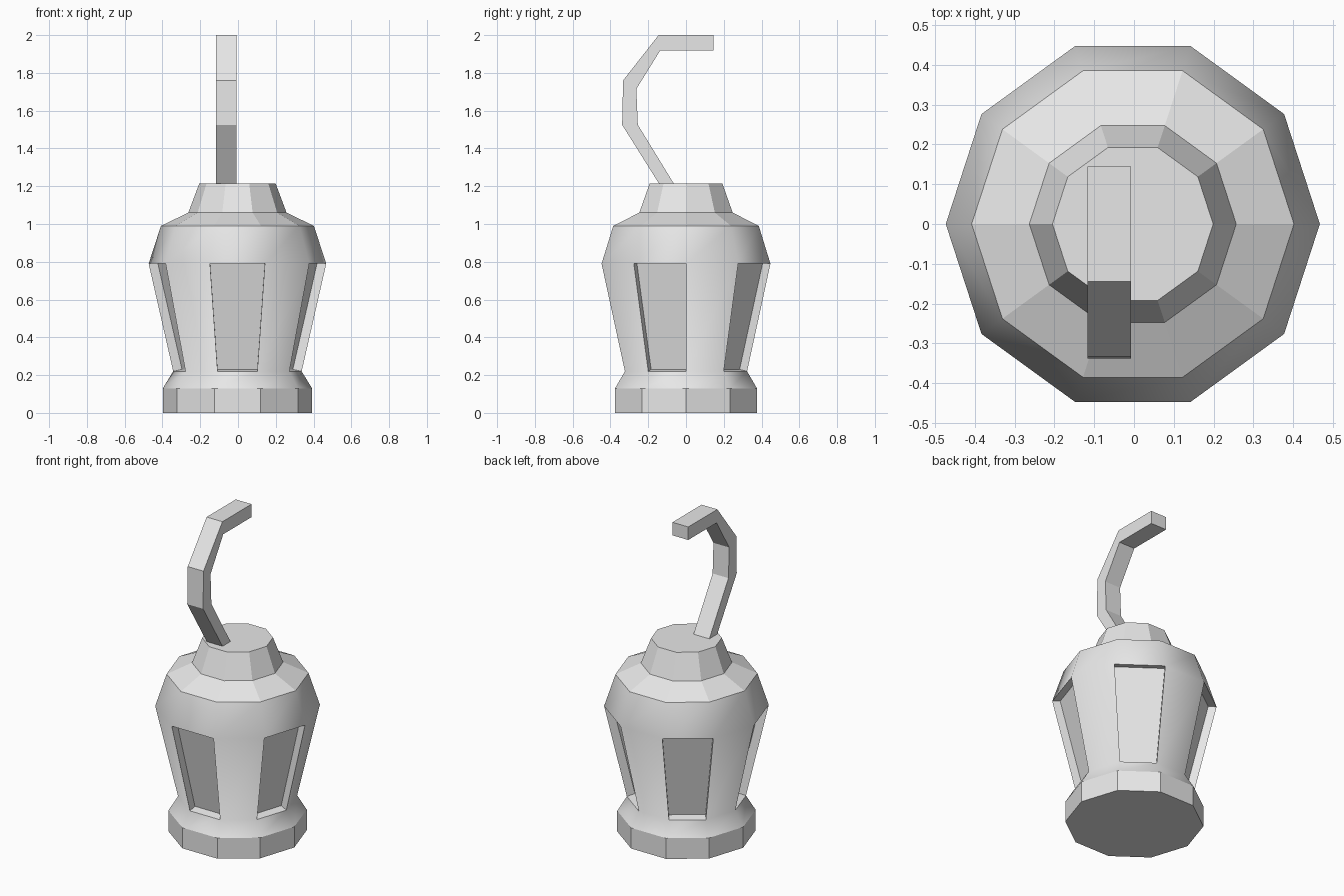
import bpy, bmesh
from math import cos, sin, tau

cube = bpy.data.objects.get("Cube")
if cube:
    bpy.data.objects.remove(cube, do_unlink=True)

SIDES = 10
CENTRE_X = -0.003

grey = bpy.data.materials.new("plain_grey")
grey.use_nodes = True
grey.diffuse_color = (0.8, 0.8, 0.8, 1)
grey.node_tree.nodes["Principled BSDF"].inputs["Base Color"].default_value = (0.8, 0.8, 0.8, 1)


def finish(name, bm):
    bmesh.ops.recalc_face_normals(bm, faces=bm.faces)
    mesh = bpy.data.meshes.new(name)
    bm.to_mesh(mesh)
    bm.free()
    mesh.materials.append(grey)
    obj = bpy.data.objects.new(name, mesh)
    bpy.context.collection.objects.link(obj)
    return obj


# Lantern body: ten-sided turned profile (radius, height)
profile = [(0.395, 0), (0.395, 0.13), (0.34, 0.22), (0.47, 0.79),
           (0.405, 0.99), (0.26, 1.06), (0.202, 1.215)]
SMOOTH_BANDS = (1, 2, 3)
WINDOW_BAND = 2

bm = bmesh.new()
rings = [[bm.verts.new((CENTRE_X + r * cos(tau * i / SIDES), r * sin(tau * i / SIDES), z))
          for i in range(SIDES)] for r, z in profile]
windows = []
for band, (low, high) in enumerate(zip(rings, rings[1:])):
    for i in range(SIDES):
        j = (i + 1) % SIDES
        face = bm.faces.new((low[i], low[j], high[j], high[i]))
        face.smooth = band in SMOOTH_BANDS
        # every second side holds a window
        if band == WINDOW_BAND and i % 2 == 1:
            windows.append(face)
bm.faces.new(rings[0][::-1])
bm.faces.new(rings[-1])
bm.normal_update()

# Recessed windows with straight flat walls
walls = bmesh.ops.inset_individual(bm, faces=windows, thickness=0, depth=-0.05)["faces"]
for face in windows + walls:
    face.smooth = False
finish("lantern_body", bm)

# Hook: bent flat outline (y, z) given as outer and inner edge pairs
outer = [(-0.128, 1.19), (-0.338, 1.525), (-0.333, 1.76), (-0.145, 2.0), (0.145, 2.0)]
inner = [(-0.05, 1.19), (-0.255, 1.525), (-0.263, 1.715), (-0.137, 1.918), (0.145, 1.918)]
bm = bmesh.new()
sections = [[bm.verts.new((x, y, z)) for x, (y, z) in
             ((-0.117, o), (-0.007, o), (-0.007, n), (-0.117, n))]
            for o, n in zip(outer, inner)]
for a, b in zip(sections, sections[1:]):
    for i in range(4):
        j = (i + 1) % 4
        bm.faces.new((a[i], a[j], b[j], b[i]))
bm.faces.new(sections[0])
bm.faces.new(sections[-1])
finish("hook", bm)
